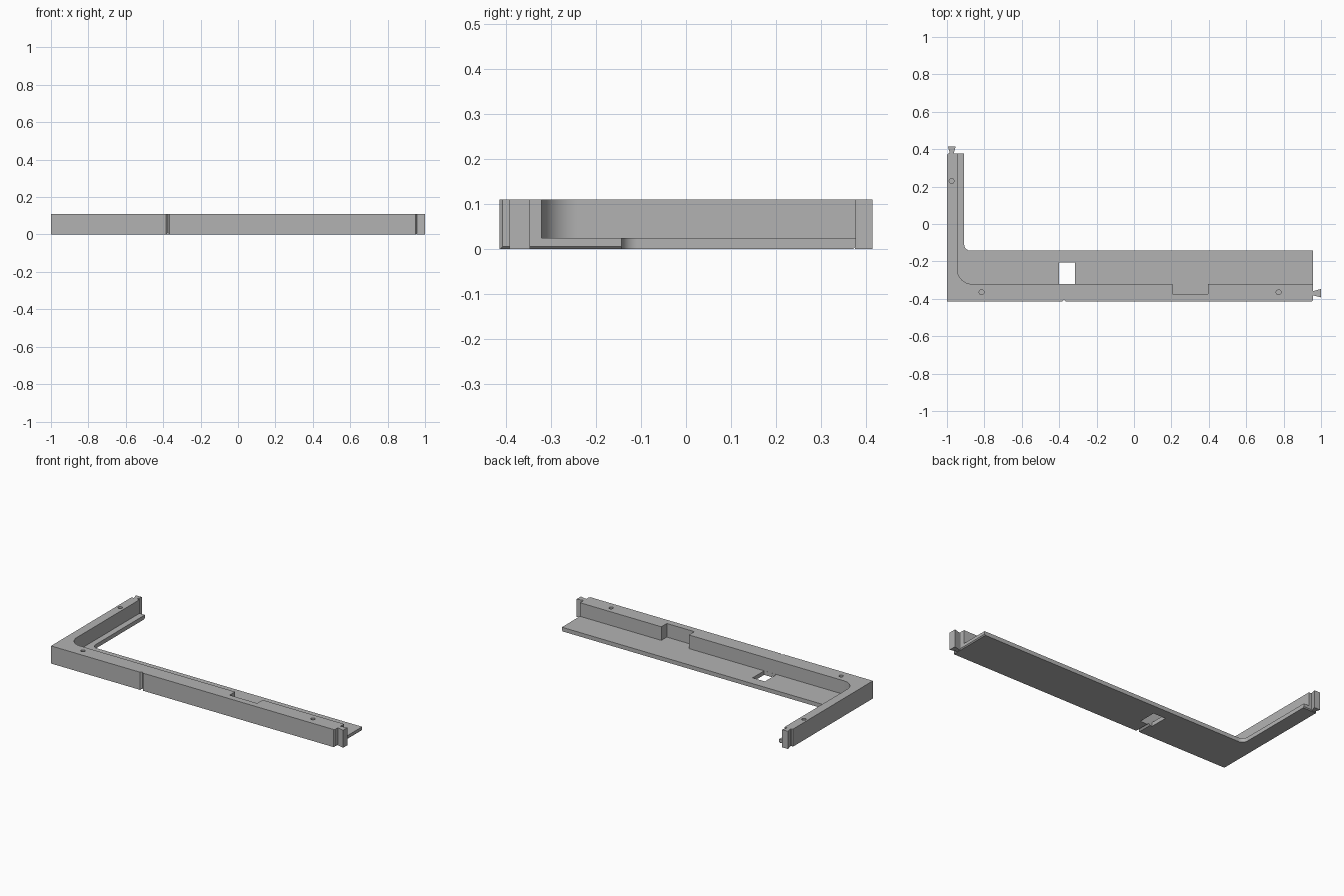
import bpy, bmesh, math

cube = bpy.data.objects.get("Cube")
if cube:
    bpy.data.objects.remove(cube, do_unlink=True)

HEIGHT, FLOOR = 0.11, 0.025
LEFT, FRONT = -1.0, -0.415
END_X, END_Y = 0.957, 0.378

grey = bpy.data.materials.new("plain_grey")
grey.use_nodes = True
grey.diffuse_color = (0.45, 0.45, 0.45, 1)
grey.node_tree.nodes["Principled BSDF"].inputs["Base Color"].default_value = (0.45, 0.45, 0.45, 1)


def prism(name, points, z0, z1):
    """Extrude a flat outline from z0 to z1."""
    bm = bmesh.new()
    face = bm.faces.new([bm.verts.new((x, y, z0)) for x, y in points])
    top = bmesh.ops.extrude_face_region(bm, geom=[face])["geom"]
    bmesh.ops.translate(bm, vec=(0, 0, z1 - z0),
                        verts=[g for g in top if isinstance(g, bmesh.types.BMVert)])
    bmesh.ops.recalc_face_normals(bm, faces=bm.faces)
    mesh = bpy.data.meshes.new(name)
    bm.to_mesh(mesh)
    bm.free()
    mesh.materials.append(grey)
    obj = bpy.data.objects.new(name, mesh)
    bpy.context.collection.objects.link(obj)
    return obj


def arc(cx, cy, r, a0, a1, steps=16):
    angles = [math.radians(a0 + (a1 - a0) * i / steps) for i in range(steps + 1)]
    return [(cx + r * math.cos(a), cy + r * math.sin(a)) for a in angles]


def rect(x0, x1, y0, y1):
    return [(x0, y0), (x1, y0), (x1, y1), (x0, y1)]


def cut(body, cutter):
    mod = body.modifiers.new(cutter.name, "BOOLEAN")
    mod.operation, mod.solver, mod.object = "DIFFERENCE", "EXACT", cutter
    bpy.context.view_layer.objects.active = body
    bpy.ops.object.modifier_apply(modifier=mod.name)
    bpy.data.objects.remove(cutter, do_unlink=True)


def diamond(name, size, start, length, axis):
    """Square bar on its corner, running along an axis, for chamfers and V grooves."""
    bar = prism(name, [(size, 0), (0, size), (-size, 0), (0, -size)], 0, length)
    if axis == "x":
        bar.rotation_euler = (0, math.pi / 2, 0)
    elif axis == "y":
        bar.rotation_euler = (-math.pi / 2, 0, 0)
    bar.location = start
    bpy.context.view_layer.update()
    return bar


# L-shaped frame with a rounded inner corner
outline = [(LEFT, FRONT), (END_X, FRONT), (END_X, -0.143)]
outline += arc(-0.873, -0.108, 0.035, 270, 180)
outline += [(-0.908, END_Y), (LEFT, END_Y)]
frame = prism("corner_frame", outline, 0, HEIGHT)

# Space above the ledge, with a recess in the long wall
pocket = arc(-0.865, -0.241, 0.08, 180, 270)
pocket += [(0.205, -0.321), (0.205, -0.375), (0.395, -0.375), (0.395, -0.321),
           (1.2, -0.321), (1.2, 0.6), (-0.945, 0.6)]
cut(frame, prism("pocket_cutter", pocket, FLOOR, 0.2))

# Square opening through the ledge
cut(frame, prism("opening_cutter", rect(-0.4, -0.315, -0.3205, -0.207), -0.1, FLOOR + 0.02))

# Blind screw holes in the top of the walls
for x, y in [(-0.975, 0.23), (-0.815, -0.365), (0.773, -0.365)]:
    cut(frame, prism("hole_cutter", arc(x, y, 0.013, 0, 345, 23), 0.05, 0.2))

# Cable groove up the front and under the wall, then chamfers at the two ends
for start, size, length, axis in [
        ((-0.375, FRONT, -0.1), 0.01, 0.4, "z"),
        ((-0.375, -0.5, 0), 0.01, 0.2, "y"),
        ((END_X, -0.5, 0), 0.006, 0.5, "y"),
        ((-1.1, END_Y, 0), 0.006, 0.3, "x"),
        ((END_X, FRONT, -0.1), 0.007, 0.4, "z"),
        ((LEFT, END_Y, -0.1), 0.007, 0.4, "z")]:
    cut(frame, diamond("groove_cutter", size, start, length, axis))

# Flared joining tabs at both ends
tab = [(-0.012, -0.002), (0.012, -0.002), (0.012, 0.006), (0.021, 0.037), (-0.021, 0.037), (-0.012, 0.006)]
arm_tab = prism("arm_joining_tab", [(-0.974 + u, END_Y + v) for u, v in tab], 0, HEIGHT)
wall_tab = prism("wall_joining_tab", [(END_X + v * 1.16, -0.37 - u * 1.08) for u, v in tab], 0, HEIGHT)

# Smooth fillets, crisp corners
bpy.ops.object.select_all(action="DESELECT")
frame.select_set(True)
bpy.context.view_layer.objects.active = frame
bpy.ops.object.shade_smooth_by_angle(angle=math.radians(30))
